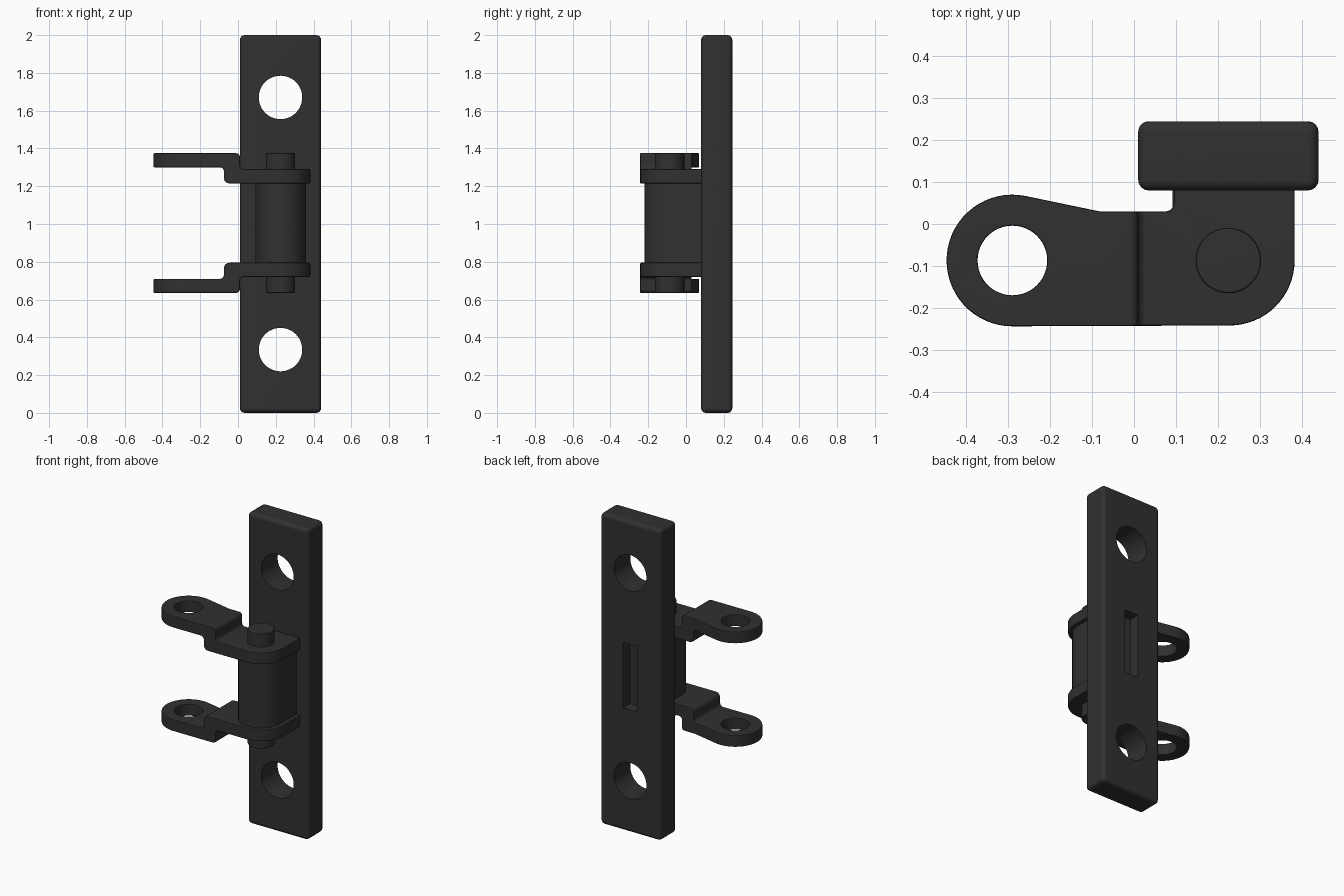
import bpy, bmesh
from math import sin, cos, pi, radians
from mathutils import Vector

if "Cube" in bpy.data.objects:
    bpy.data.objects.remove(bpy.data.objects["Cube"])

PIN_X, PIN_Y, MID_Z = 0.225, -0.087, 1.005
EYE_X = -0.29

black = bpy.data.materials.new("black")
black.diffuse_color = (0.03, 0.03, 0.03, 1)
black.use_nodes = True
black.node_tree.nodes["Principled BSDF"].inputs["Base Color"].default_value = black.diffuse_color


def arc(cx, cy, r, a0, a1, n):
    return [(cx + r * cos(radians(a0 + (a1 - a0) * i / n)),
             cy + r * sin(radians(a0 + (a1 - a0) * i / n))) for i in range(n + 1)]


def circle(cx, cy, r, n=48):
    return arc(cx, cy, r, 0, 360, n)[:-1]


def fillet(points, n=6):
    """Round right-angle corners of a polygon of (x, y, radius)."""
    out = []
    for i, (x, y, r) in enumerate(points):
        p = Vector((x, y))
        if r == 0:
            out.append((x, y))
            continue
        u = (Vector(points[i - 1][:2]) - p).normalized()
        v = (Vector(points[(i + 1) % len(points)][:2]) - p).normalized()
        c = p + (u + v) * r
        for k in range(n + 1):
            t = k / n * pi / 2
            out.append(tuple(c - v * r * cos(t) - u * r * sin(t)))
    return out


def prism(name, points, lo, hi, axis='Z', z=0.0):
    """Extrude an outline: XY along z, or XZ along y."""
    bm = bmesh.new()
    to3 = (lambda a, b: (a, b, lo)) if axis == 'Z' else (lambda a, b: (a, lo, b))
    face = bm.faces.new([bm.verts.new(to3(a, b)) for a, b in points])
    geo = bmesh.ops.extrude_face_region(bm, geom=[face])['geom']
    move = (0, 0, hi - lo) if axis == 'Z' else (0, hi - lo, 0)
    bmesh.ops.translate(bm, vec=move,
                        verts=[g for g in geo if isinstance(g, bmesh.types.BMVert)])
    bmesh.ops.recalc_face_normals(bm, faces=bm.faces)
    me = bpy.data.meshes.new(name)
    bm.to_mesh(me)
    bm.free()
    me.materials.append(black)
    ob = bpy.data.objects.new(name, me)
    ob.location.z = z
    bpy.context.collection.objects.link(ob)
    return ob


def apply(ob, kind, **settings):
    mod = ob.modifiers.new(kind, kind)
    for key, value in settings.items():
        setattr(mod, key, value)
    bpy.ops.object.select_all(action='DESELECT')
    bpy.context.view_layer.objects.active = ob
    ob.select_set(True)
    bpy.ops.object.modifier_apply(modifier=mod.name)


def cut(ob, cutter, op='DIFFERENCE'):
    apply(ob, 'BOOLEAN', operation=op, object=cutter, solver='EXACT')
    bpy.data.objects.remove(cutter)


def bevel(ob, width, segments=2):
    apply(ob, 'BEVEL', width=width, segments=segments, limit_method='ANGLE',
          angle_limit=radians(40), use_clamp_overlap=False)


def finish(ob):
    bpy.ops.object.select_all(action='DESELECT')
    bpy.context.view_layer.objects.active = ob
    ob.select_set(True)
    bpy.ops.object.shade_smooth_by_angle(angle=radians(35))
    ob.modifiers.new("weighted", 'WEIGHTED_NORMAL').keep_sharp = True


# Mounting plate with two bolt holes and a slot in the back
plate = prism("mounting_plate", [(0.01, 0.08), (0.44, 0.08), (0.44, 0.245), (0.01, 0.245)], 0, 2)
bevel(plate, 0.025, 4)
for z in (0.335, 1.67):
    cut(plate, prism("hole_cutter", circle(PIN_X, z, 0.115), 0, 0.4, 'Y'))
cut(plate, prism("slot_cutter", [(0.175, 0.79), (0.275, 0.79), (0.275, 1.21), (0.175, 1.21)],
                 0.175, 0.4, 'Y'))
finish(plate)

# Pair of stepped link arms: plan outline crossed with the step profile
outline = (arc(EYE_X, PIN_Y, 0.157, 270, 79, 32) + [(-0.082, 0.03)]
           + arc(0.075, 0.05, 0.02, 270, 360, 6)
           + [(0.095, 0.085), (0.383, 0.085)]
           + arc(0.228, PIN_Y, 0.155, 0, -90, 16))
step = fillet([(-0.6, 0.37, 0), (0.01, 0.37, 0.02), (0.01, 0.285, 0.02), (0.5, 0.285, 0),
               (0.5, 0.21, 0), (-0.075, 0.21, 0.03), (-0.075, 0.295, 0.02), (-0.6, 0.295, 0)])
arms = prism("link_arms", outline, 0, 0.5, z=MID_Z)
cut(arms, prism("step_cutter", step, -0.5, 0.5, 'Y', MID_Z), 'INTERSECT')
cut(arms, prism("eye_cutter", circle(EYE_X, PIN_Y, 0.083), 0, 0.6, z=MID_Z))
bevel(arms, 0.005)
apply(arms, 'MIRROR', use_axis=(False, False, True))
finish(arms)

# Barrel between the arms, running back to the plate
barrel = prism("barrel", [(0.36, 0.09)] + arc(PIN_X, PIN_Y, 0.133, 0, -180, 32) + [(0.092, 0.09)],
               -0.215, 0.215, z=MID_Z)
finish(barrel)

# Hinge pin
pin = prism("hinge_pin", circle(PIN_X, PIN_Y, 0.078), -0.37, 0.37, z=MID_Z)
bevel(pin, 0.006)
finish(pin)
